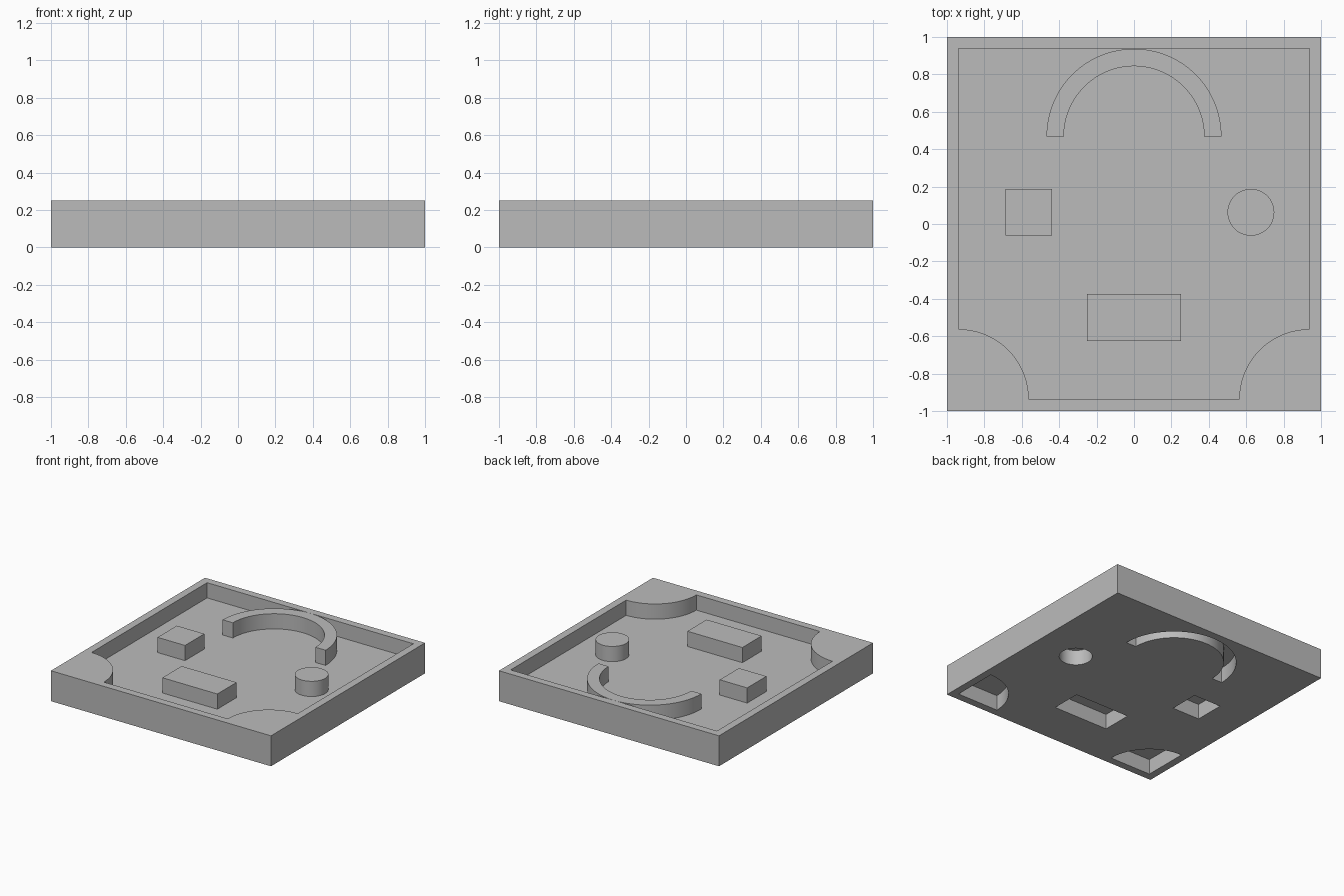
import bpy, bmesh, math

cube = bpy.data.objects.get("Cube")
if cube:
    bpy.data.objects.remove(cube)

FLOOR, TOP = 0.125, 0.25      # floor level and rim height
INNER, CORNER = 0.9375, 0.375  # inside half width, corner radius

grey = bpy.data.materials.new("plain grey")
grey.use_nodes = True
grey.diffuse_color = (0.5, 0.5, 0.5, 1)
grey.node_tree.nodes["Principled BSDF"].inputs["Base Color"].default_value = (0.5, 0.5, 0.5, 1)


def arc(cx, cy, r, start, end, steps):
    angles = [math.radians(start + (end - start) * i / steps) for i in range(steps + 1)]
    return [(cx + r * math.cos(a), cy + r * math.sin(a)) for a in angles]


def rect(cx, cy, w, d):
    return [(cx + sx * w / 2, cy + sy * d / 2) for sx, sy in ((-1, -1), (1, -1), (1, 1), (-1, 1))]


def fill(bm, loops, z, up):
    """Flat face bounded by the first loop, with the other loops as holes."""
    edges = []
    for loop in loops:
        vs = [bm.verts.new((x, y, z)) for x, y in loop]
        edges += [bm.edges.new((vs[i - 1], vs[i])) for i in range(len(vs))]
    made = bmesh.ops.triangle_fill(bm, edges=edges, use_beauty=True, normal=(0, 0, 1))
    for f in made["geom"]:
        if isinstance(f, bmesh.types.BMFace):
            f.normal_update()
            if (f.normal.z > 0) != up:
                f.normal_flip()


def wall(bm, loop, z0, z1, outward=True):
    """Upright band along a counter-clockwise loop."""
    low = [bm.verts.new((x, y, z0)) for x, y in loop]
    high = [bm.verts.new((x, y, z1)) for x, y in loop]
    for i in range(len(loop)):
        f = bm.faces.new((low[i - 1], low[i], high[i], high[i - 1]))
        if not outward:
            f.normal_flip()


def finish(bm, name):
    bmesh.ops.remove_doubles(bm, verts=bm.verts, dist=0.00001)
    mesh = bpy.data.meshes.new(name)
    bm.to_mesh(mesh)
    bm.free()
    mesh.materials.append(grey)
    obj = bpy.data.objects.new(name, mesh)
    bpy.context.collection.objects.link(obj)
    bpy.ops.object.select_all(action="DESELECT")
    obj.select_set(True)
    bpy.context.view_layer.objects.active = obj
    bpy.ops.object.shade_smooth_by_angle(angle=math.radians(30))


# Outlines of the raised pieces
arch_y = INNER / 2
pieces = {
    "arch": arc(0, arch_y, arch_y - 0.001, 0, 180, 64) + arc(0, arch_y, 0.375, 180, 0, 64),
    "square_block": rect(-0.5625, 0.0625, 0.25, 0.25),
    "round_peg": arc(0.625, 0.0625, 0.125, 0, 360, 64)[:-1],
    "long_block": rect(0, -0.5, 0.5, 0.25),
}

# Outlines of the tray
outer = rect(0, 0, 2, 2)
left_arc = arc(-INNER, -INNER, CORNER, 0, 90, 32)
right_arc = arc(INNER, -INNER, CORNER, 90, 180, 32)
corners = [[(-INNER, -INNER)] + left_arc, [(INNER, -INNER)] + right_arc]
inside = [(-INNER, INNER)] + left_arc[::-1] + right_arc[::-1] + [(INNER, INNER)]
holes = list(pieces.values())

# Tray: rim, floor and the recesses underneath
bm = bmesh.new()
fill(bm, [outer] + holes + corners, 0, False)
wall(bm, outer, 0, TOP)
fill(bm, [outer, inside], TOP, True)
wall(bm, inside, FLOOR, TOP, outward=False)
fill(bm, [inside] + holes, FLOOR, True)
for loop in holes + corners:
    wall(bm, loop, 0, FLOOR, outward=False)
for loop in corners:
    fill(bm, [loop], FLOOR, False)
finish(bm, "tray")

# Raised pieces, each standing over its recess
for name, loop in pieces.items():
    bm = bmesh.new()
    fill(bm, [loop], FLOOR, False)
    wall(bm, loop, FLOOR, TOP)
    fill(bm, [loop], TOP, True)
    finish(bm, name)
